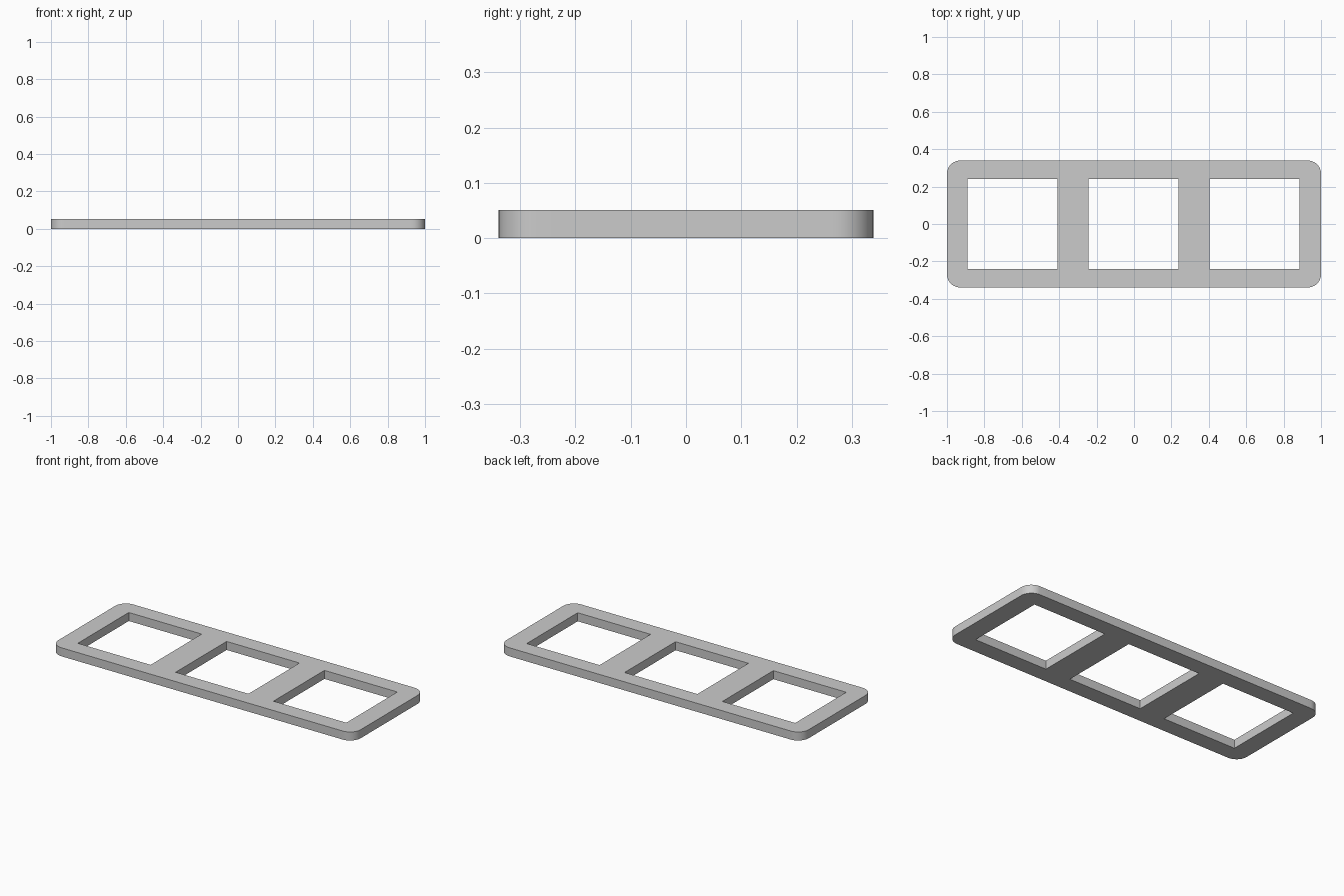
import bpy
import bmesh

cube = bpy.data.objects.get("Cube")
if cube:
    bpy.data.objects.remove(cube, do_unlink=True)

HEIGHT = 0.051
HALF_DEPTH = 0.339
HOLE = 0.241           # half side of a square opening
CORNER = 0.07
CENTRES = (-0.65, -0.003, 0.644)

mat = bpy.data.materials.new("light grey")
mat.use_nodes = True
grey = (0.6, 0.6, 0.6, 1)
mat.diffuse_color = grey
mat.node_tree.nodes["Principled BSDF"].inputs["Base Color"].default_value = grey

# Grid lines run along the rims of the openings
xs = [-1] + [c + s * HOLE for c in CENTRES for s in (-1, 1)] + [1]
ys = [-HALF_DEPTH, -HOLE, HOLE, HALF_DEPTH]

# Flat frame: every grid cell except the three openings
bm = bmesh.new()
grid = [[bm.verts.new((x, y, 0)) for y in ys] for x in xs]
for i in range(len(xs) - 1):
    for j in range(len(ys) - 1):
        if not (i % 2 == 1 and j == 1):
            bm.faces.new((grid[i][j], grid[i + 1][j],
                          grid[i + 1][j + 1], grid[i][j + 1]))

# Thickness
top = bmesh.ops.extrude_face_region(bm, geom=bm.faces[:])["geom"]
bmesh.ops.translate(bm, vec=(0, 0, HEIGHT),
                    verts=[v for v in top if isinstance(v, bmesh.types.BMVert)])
bmesh.ops.recalc_face_normals(bm, faces=bm.faces[:])

# Rounded outer corners
corners = [e for e in bm.edges
           if all(abs(v.co.x) > 0.999 and abs(v.co.y) > HALF_DEPTH - 0.001
                  for v in e.verts)
           and abs(e.verts[0].co.z - e.verts[1].co.z) > HEIGHT / 2]
bmesh.ops.bevel(bm, geom=corners, offset=CORNER, segments=10,
                profile=0.5, affect='EDGES')

mesh = bpy.data.meshes.new("three_window_frame")
bm.to_mesh(mesh)
bm.free()
mesh.materials.append(mat)
frame = bpy.data.objects.new("three_window_frame", mesh)
bpy.context.collection.objects.link(frame)
bpy.ops.object.select_all(action='DESELECT')
frame.select_set(True)
bpy.context.view_layer.objects.active = frame
bpy.ops.object.shade_smooth_by_angle(angle=0.6)
